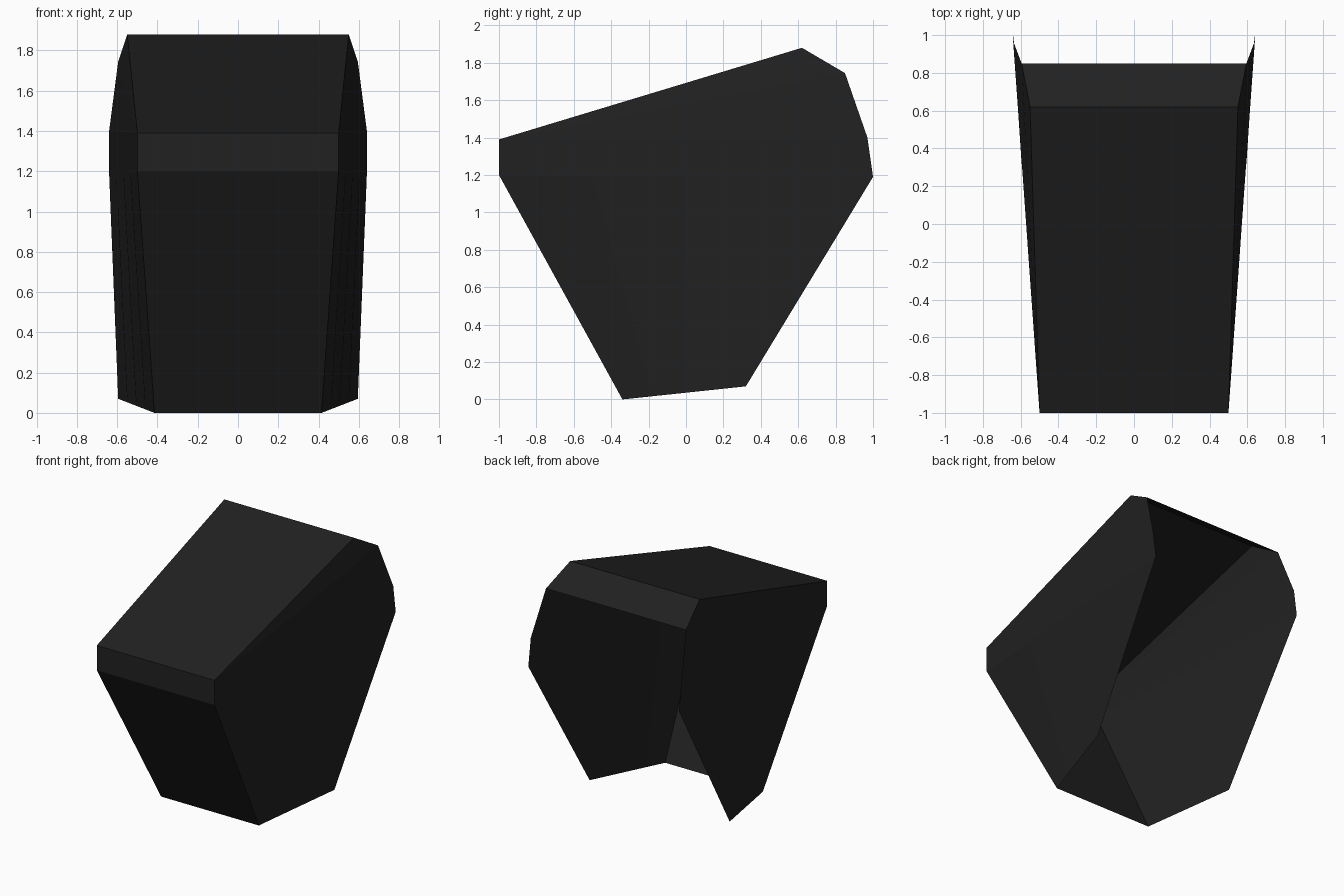
import bpy
from mathutils import Vector

if "Cube" in bpy.data.objects:
    bpy.data.objects.remove(bpy.data.objects["Cube"])

black = bpy.data.materials.new("matte_black")
black.diffuse_color = (0.015, 0.015, 0.015, 1)
black.use_nodes = True
black.node_tree.nodes["Principled BSDF"].inputs["Base Color"].default_value = black.diffuse_color


def make_object(name, verts, faces, mirror=False):
    mesh = bpy.data.meshes.new(name)
    mesh.from_pydata(verts, [], faces)
    mesh.materials.append(black)
    obj = bpy.data.objects.new(name, mesh)
    bpy.context.collection.objects.link(obj)
    if mirror:
        obj.modifiers.new("mirror", 'MIRROR').use_axis[0] = True
    return obj


def cross_strip(name, rows):
    """Panel spanning left to right through rows of (half width, y, z)."""
    verts = [(s * w, y, z) for w, y, z in rows for s in (-1, 1)]
    faces = [(i, i + 1, i + 3, i + 2) for i in range(0, 2 * len(rows) - 2, 2)]
    return make_object(name, verts, faces)


def ruled_sheet(name, front, back, columns):
    """Sheet divided into columns between a front edge and a back edge."""
    verts = [Vector(a).lerp(Vector(b), c / columns)
             for a, b in zip(front, back) for c in range(columns + 1)]
    n = columns + 1
    faces = [(r * n + c, r * n + c + 1, (r + 1) * n + c + 1, (r + 1) * n + c)
             for r in range(len(front) - 1) for c in range(columns)]
    return make_object(name, verts, faces, mirror=True)


# Shared corners of the shell's right half
front_bottom, lip_low, lip_high = (0.415, -0.34, 0), (0.5, -1, 1.2), (0.5, -1, 1.39)
back_bottom, back_mid, back_high = (0.595, 0.32, 0.07), (0.64, 1, 1.19), (0.64, 0.97, 1.4)
crown, rear_edge = (0.55, 0.62, 1.88), (0.595, 0.85, 1.745)

# Front panel with its upright lip
cross_strip("front_panel", [front_bottom, lip_low, lip_high])

# Sloping top and the chamfer behind it; back and underside stay open
cross_strip("top_panel", [lip_high, crown, rear_edge])

# Slightly twisted lower side walls
ruled_sheet("lower_sides", [front_bottom, lip_low, lip_high],
            [back_bottom, back_mid, back_high], 4)

# Upper side walls leaning inward
make_object("upper_sides", [lip_high, back_high, rear_edge, crown],
            [(0, 2, 3), (0, 1, 2)], mirror=True)
